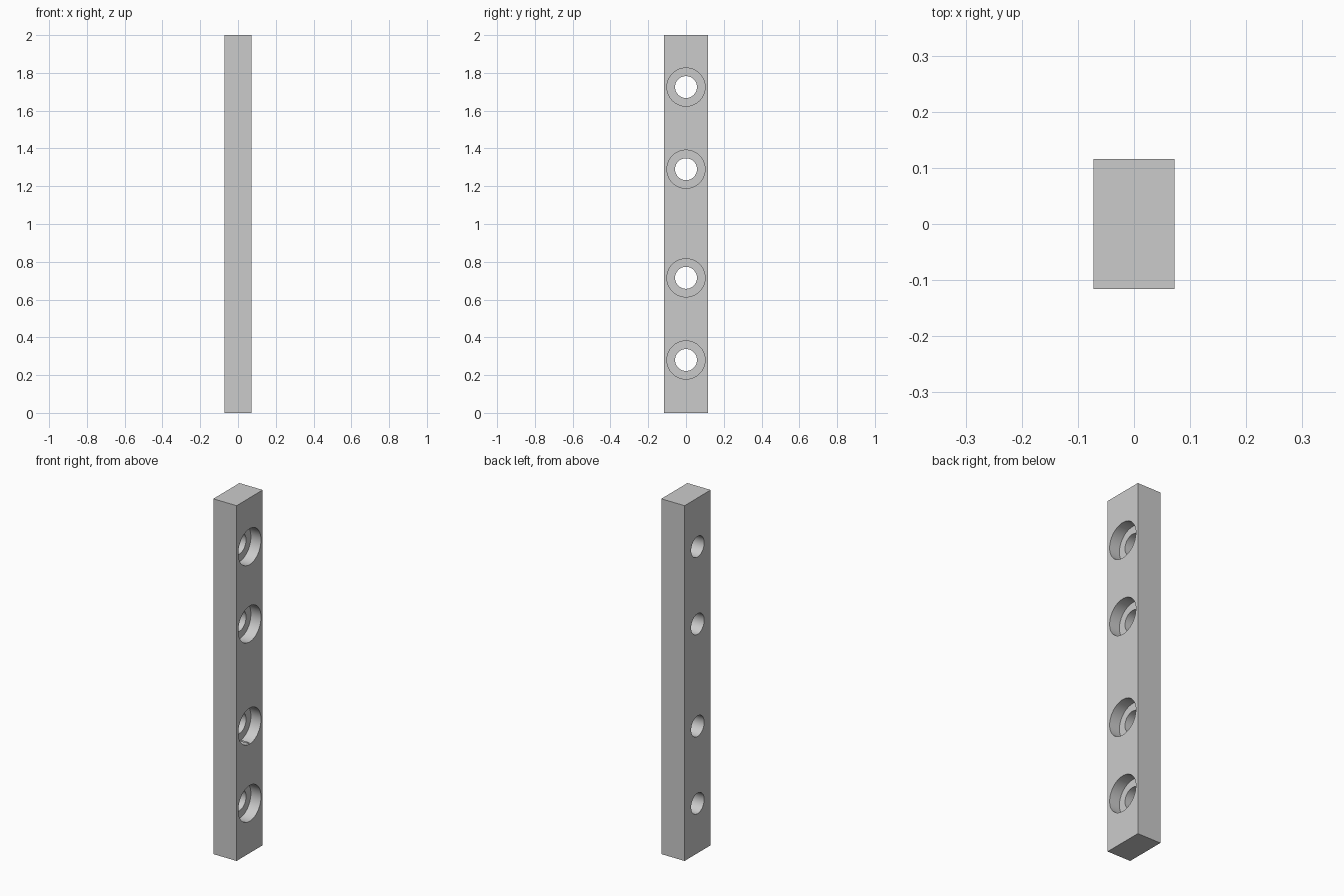
import bpy
from math import radians

cube = bpy.data.objects.get("Cube")
if cube:
    bpy.data.objects.remove(cube, do_unlink=True)

# Bar size and hole layout
THICK, WIDTH, LENGTH = 0.145, 0.232, 2.0
HOLE_R, BORE_R, BORE_DEPTH = 0.058, 0.101, 0.063
HOLE_HEIGHTS = (0.28, 0.715, 1.29, 1.725)

steel = bpy.data.materials.new("plain grey")
steel.use_nodes = True
grey = (0.6, 0.6, 0.6, 1)
steel.diffuse_color = grey
steel.node_tree.nodes["Principled BSDF"].inputs["Base Color"].default_value = grey


def cylinder_x(name, radius, x0, x1, z):
    """Cylinder along x, used as a hidden cutter."""
    bpy.ops.mesh.primitive_cylinder_add(
        vertices=64, radius=radius, depth=x1 - x0,
        location=((x0 + x1) / 2, 0, z), rotation=(0, radians(90), 0))
    obj = bpy.context.object
    obj.name = name
    obj.data.materials.append(steel)
    return obj


def cut(target, cutter):
    mod = target.modifiers.new(cutter.name, 'BOOLEAN')
    mod.operation = 'DIFFERENCE'
    mod.solver = 'EXACT'
    mod.object = cutter
    bpy.context.view_layer.objects.active = target
    bpy.ops.object.modifier_apply(modifier=mod.name)
    bpy.data.objects.remove(cutter, do_unlink=True)


# Bar
bpy.ops.mesh.primitive_cube_add(size=1, location=(0, 0, LENGTH / 2))
bar = bpy.context.object
bar.name = "mounting_bar"
bar.scale = (THICK, WIDTH, LENGTH)
bpy.ops.object.transform_apply(location=False, rotation=False, scale=True)
bar.data.materials.append(steel)

# Through holes, counterbored from the +x side
half = THICK / 2
for z in HOLE_HEIGHTS:
    cut(bar, cylinder_x("through_hole", HOLE_R, -half - 0.1, half + 0.1, z))
    cut(bar, cylinder_x("counterbore", BORE_R, half - BORE_DEPTH, half + 0.1, z))

# Smooth bores, sharp edges
bpy.ops.object.select_all(action='DESELECT')
bar.select_set(True)
bpy.context.view_layer.objects.active = bar
bpy.ops.object.shade_smooth_by_angle(angle=radians(30))
